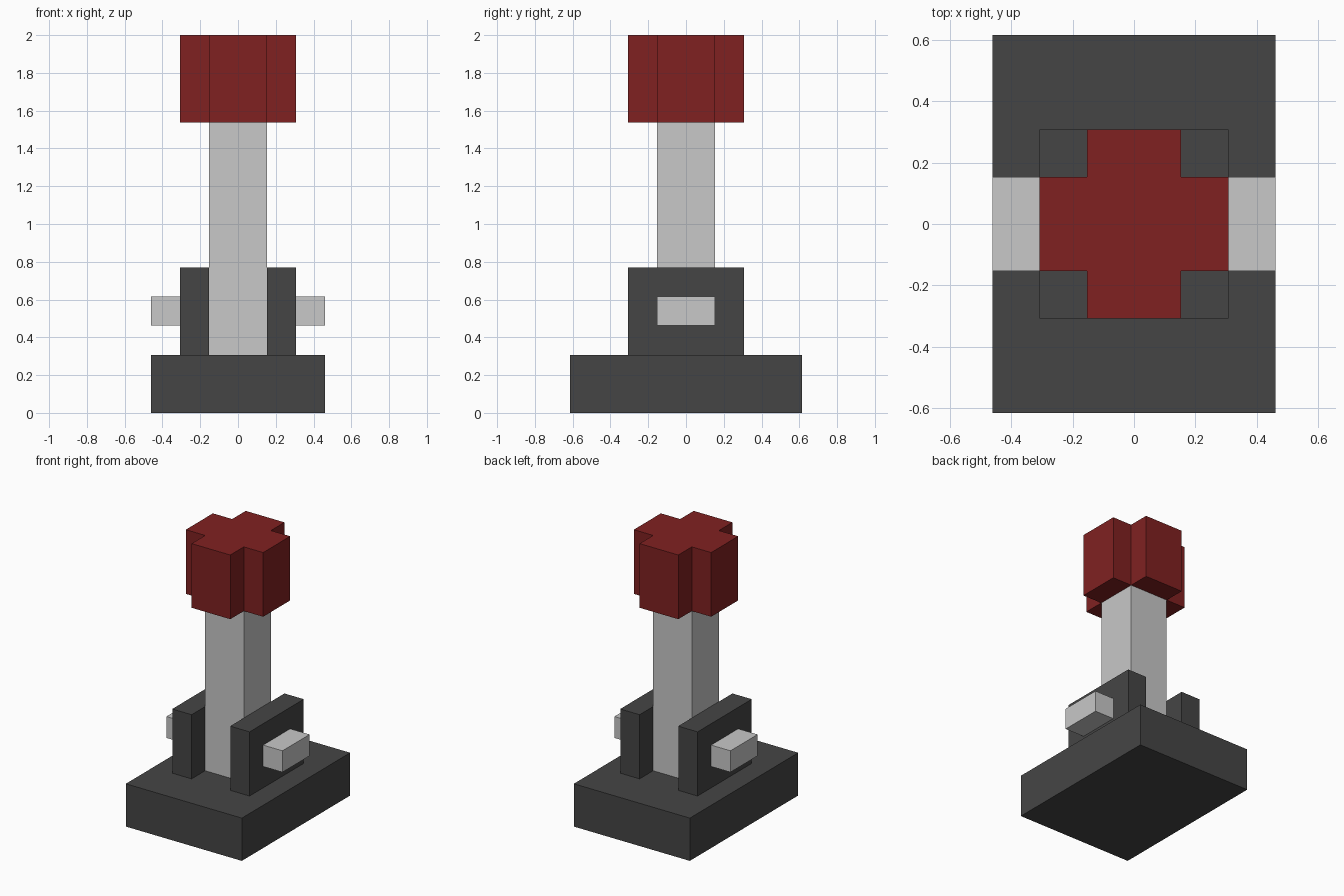
import bpy
import bmesh

cube = bpy.data.objects.get("Cube")
if cube:
    bpy.data.objects.remove(cube, do_unlink=True)

U = 2 / 13  # block unit: the lever is 13 units tall


def material(name, rgb):
    m = bpy.data.materials.new(name)
    m.use_nodes = True
    m.diffuse_color = (*rgb, 1)
    bsdf = next(n for n in m.node_tree.nodes if n.type == 'BSDF_PRINCIPLED')
    bsdf.inputs["Base Color"].default_value = (*rgb, 1)
    bsdf.inputs["Roughness"].default_value = 0.8
    return m


dark = material("dark grey", (0.06, 0.06, 0.06))
light = material("light grey", (0.578, 0.578, 0.578))
red = material("deep red", (0.216, 0.0152, 0.0152))


def prism(name, outline, z0, z1, mat):
    """Extrude a counter-clockwise outline (in block units) from z0 to z1."""
    bm = bmesh.new()
    base = bm.faces.new([bm.verts.new((x * U, y * U, z0 * U)) for x, y in outline])
    top = bmesh.ops.extrude_face_region(bm, geom=[base], use_keep_orig=True)["geom"]
    verts = [v for v in top if isinstance(v, bmesh.types.BMVert)]
    bmesh.ops.translate(bm, verts=verts, vec=(0, 0, (z1 - z0) * U))
    bmesh.ops.recalc_face_normals(bm, faces=bm.faces[:])
    mesh = bpy.data.meshes.new(name)
    bm.to_mesh(mesh)
    bm.free()
    mesh.materials.append(mat)
    obj = bpy.data.objects.new(name, mesh)
    bpy.context.collection.objects.link(obj)
    return obj


def box(name, x0, x1, y0, y1, z0, z1, mat):
    return prism(name, [(x0, y0), (x1, y0), (x1, y1), (x0, y1)], z0, z1, mat)


# Base and upright shaft
box("base", -3, 3, -4, 4, 0, 2, dark)
box("shaft", -1, 1, -1, 1, 2, 10, light)

# Side brackets with protruding pivot pins
for side, s in (("left", 1), ("right", -1)):
    xs = sorted((s * 1, s * 2))
    box(side + "_bracket", *xs, -2, 2, 2, 5, dark)
    xs = sorted((s * 2, s * 3))
    box(side + "_pivot_pin", *xs, -1, 1, 3, 4, light)

# Cross-shaped knob
cross = [(-1, -2), (1, -2), (1, -1), (2, -1), (2, 1), (1, 1),
         (1, 2), (-1, 2), (-1, 1), (-2, 1), (-2, -1), (-1, -1)]
prism("knob", cross, 10, 13, red)
